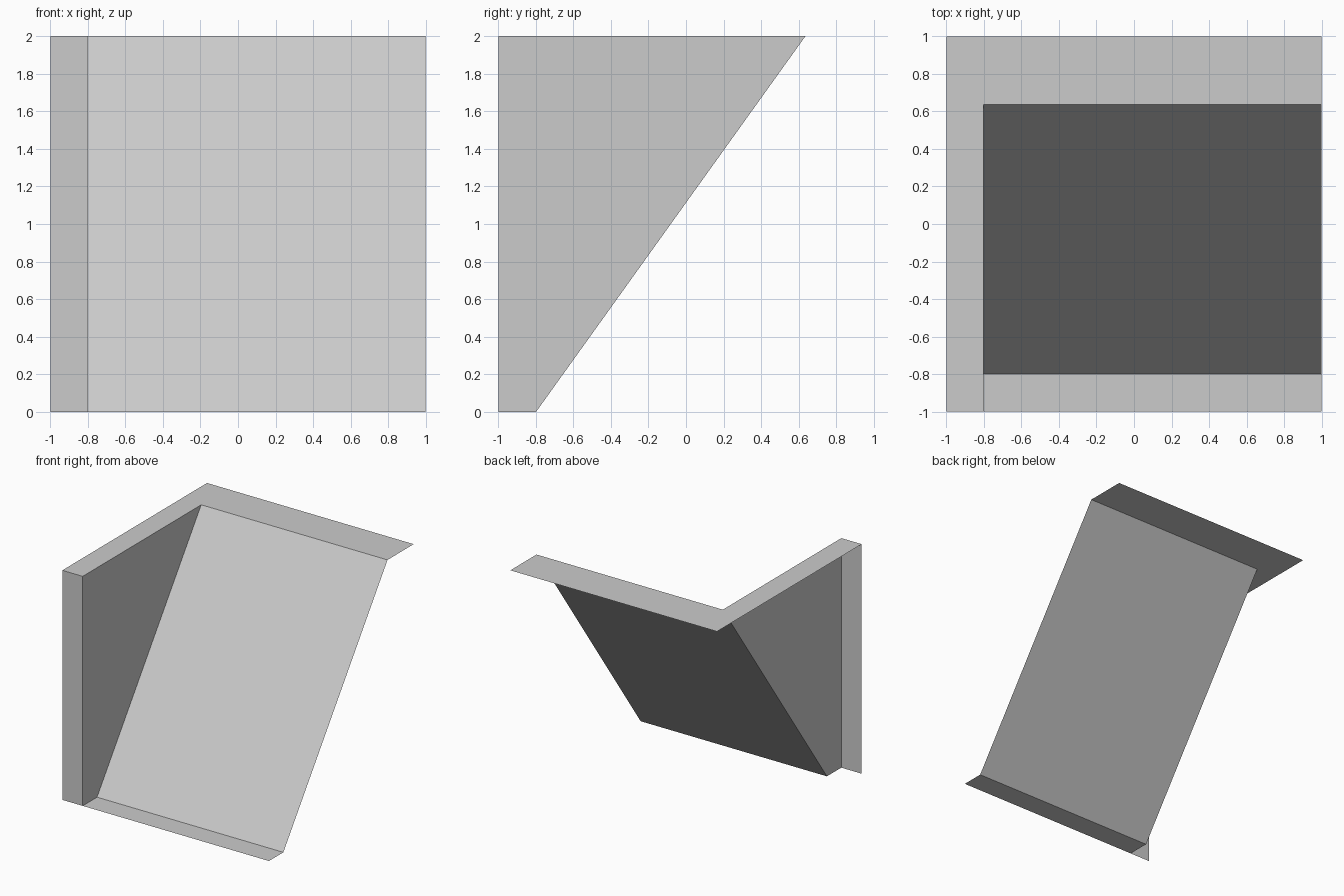
import bpy

if "Cube" in bpy.data.objects:
    bpy.data.objects.remove(bpy.data.objects["Cube"])

# Main dimensions
E = 0.996        # half width and half depth of the footprint
H = 2.0          # height
X = -0.8         # plane of the side wall
FOOT = -0.798    # y where the slope meets the bottom ledge
HEAD = 0.636     # y where the slope meets the top flange


def sheet(name, *faces):
    """Thin sheet part made of flat faces."""
    verts = [p for f in faces for p in f]
    ids, n = [], 0
    for f in faces:
        ids.append(list(range(n, n + len(f))))
        n += len(f)
    mesh = bpy.data.meshes.new(name)
    mesh.from_pydata(verts, [], ids)
    mesh.update()
    ob = bpy.data.objects.new(name, mesh)
    bpy.context.collection.objects.link(ob)
    return ob


def level(points, z):
    """Flat outline at height z."""
    return [(x, y, z) for x, y in points]


# Sloping panel
sheet("sloped_panel", [(X, FOOT, 0), (E, FOOT, 0), (E, HEAD, H), (X, HEAD, H)])

# Side wall closing the left of the slope
sheet("side_wall", [(X, -E, 0), (X, FOOT, 0), (X, HEAD, H), (X, -E, H)])

# Narrow upright strip on the front left
sheet("front_strip", [(-E, -E, 0), (X, -E, 0), (X, -E, H), (-E, -E, H)])

# L-shaped flange along the top
sheet("top_flange", level([(-E, -E), (X, -E), (X, HEAD),
                           (E, HEAD), (E, E), (-E, E)], H))

# Ledge at the foot of the slope
sheet("bottom_ledge", level([(X, -E), (E, -E), (E, FOOT), (X, FOOT)], 0))
